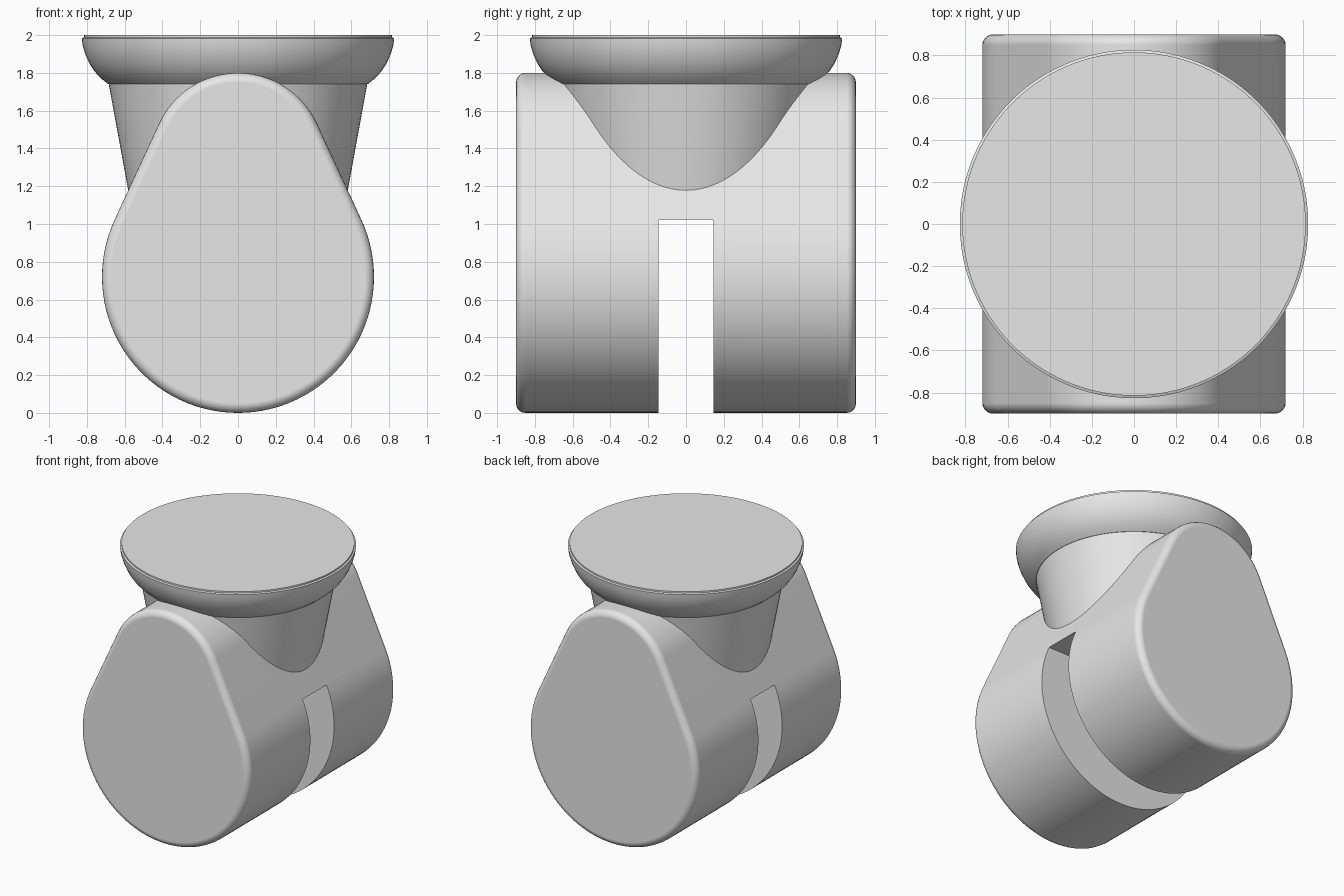
import bpy
import bmesh
from math import sin, cos, asin, pi, radians

if "Cube" in bpy.data.objects:
    bpy.data.objects.remove(bpy.data.objects["Cube"], do_unlink=True)

grey = bpy.data.materials.new("plain grey")
grey.use_nodes = True
grey.diffuse_color = (0.8, 0.8, 0.8, 1)
grey.node_tree.nodes["Principled BSDF"].inputs["Base Color"].default_value = (0.8, 0.8, 0.8, 1)


def make_object(name, bm):
    bmesh.ops.recalc_face_normals(bm, faces=bm.faces)
    mesh = bpy.data.meshes.new(name)
    bm.to_mesh(mesh)
    bm.free()
    mesh.materials.append(grey)
    obj = bpy.data.objects.new(name, mesh)
    bpy.context.collection.objects.link(obj)
    return obj


def select(obj):
    bpy.ops.object.select_all(action='DESELECT')
    obj.select_set(True)
    bpy.context.view_layer.objects.active = obj


def smooth(obj):
    select(obj)
    bpy.ops.object.shade_smooth_by_angle(angle=radians(30))


def arc(radius, height, start, end, steps):
    angles = [start + (end - start) * i / steps for i in range(steps + 1)]
    return [(radius * cos(a), height + radius * sin(a)) for a in angles]


def lathe(name, profile, sides=96):
    # Closed solid turned around the vertical axis
    bm = bmesh.new()
    rings = [[bm.verts.new((r * cos(2 * pi * i / sides), r * sin(2 * pi * i / sides), z))
              for i in range(sides)] for r, z in profile]
    for low, high in zip(rings, rings[1:]):
        for i in range(sides):
            j = (i + 1) % sides
            bm.faces.new((low[i], low[j], high[j], high[i]))
    bm.faces.new(rings[0])
    bm.faces.new(rings[-1])
    obj = make_object(name, bm)
    smooth(obj)
    return obj


# Clevis body: two circles joined by tangents, extruded front to back
big, small, top, half_depth = 0.72, 0.46, 1.8, 0.9
small_z = top - small
tilt = asin((big - small) / (small_z - big))
outline = arc(small, small_z, tilt, pi - tilt, 32) + arc(big, big, pi - tilt, 2 * pi + tilt, 64)
bm = bmesh.new()
front = bm.faces.new([bm.verts.new((x, -half_depth, z)) for x, z in outline])
extruded = bmesh.ops.extrude_face_region(bm, geom=[front], use_keep_orig=True)
moved = [g for g in extruded["geom"] if isinstance(g, bmesh.types.BMVert)]
bmesh.ops.translate(bm, verts=moved, vec=(0, 2 * half_depth, 0))
rim = [e for e in bm.edges if abs(e.verts[0].co.y - e.verts[1].co.y) < 0.01]
bmesh.ops.bevel(bm, geom=rim, offset=0.05, segments=5, profile=0.5, affect='EDGES')
body = make_object("clevis_body", bm)

# Slot cut up through the bottom
slot_top, slot_half = 1.02, 0.145
bm = bmesh.new()
bmesh.ops.create_cube(bm, size=2)
for v in bm.verts:
    v.co.y *= slot_half
    v.co.z = slot_top if v.co.z > 0 else -0.2
cutter = make_object("slot_cutter", bm)
cutter.hide_render = True
cut = body.modifiers.new("slot", 'BOOLEAN')
cut.operation = 'DIFFERENCE'
cut.solver = 'EXACT'
cut.object = cutter
select(body)
bpy.ops.object.modifier_apply(modifier=cut.name)
bpy.data.objects.remove(cutter, do_unlink=True)
smooth(body)
weighted = body.modifiers.new("flat_ends", 'WEIGHTED_NORMAL')
weighted.keep_sharp = True

# Tapered neck rising out of the body
lathe("tapered_neck", [(0.567, 1.1), (0.685, 1.745)])

# Flared round cap with a narrow step under its flat top
bowl = [(0.687, 1.74), (0.722, 1.768), (0.757, 1.805), (0.787, 1.85),
        (0.809, 1.9), (0.822, 1.945), (0.827, 1.983)]
lathe("round_cap", bowl + [(0.815, 1.988), (0.815, 2.0)])
